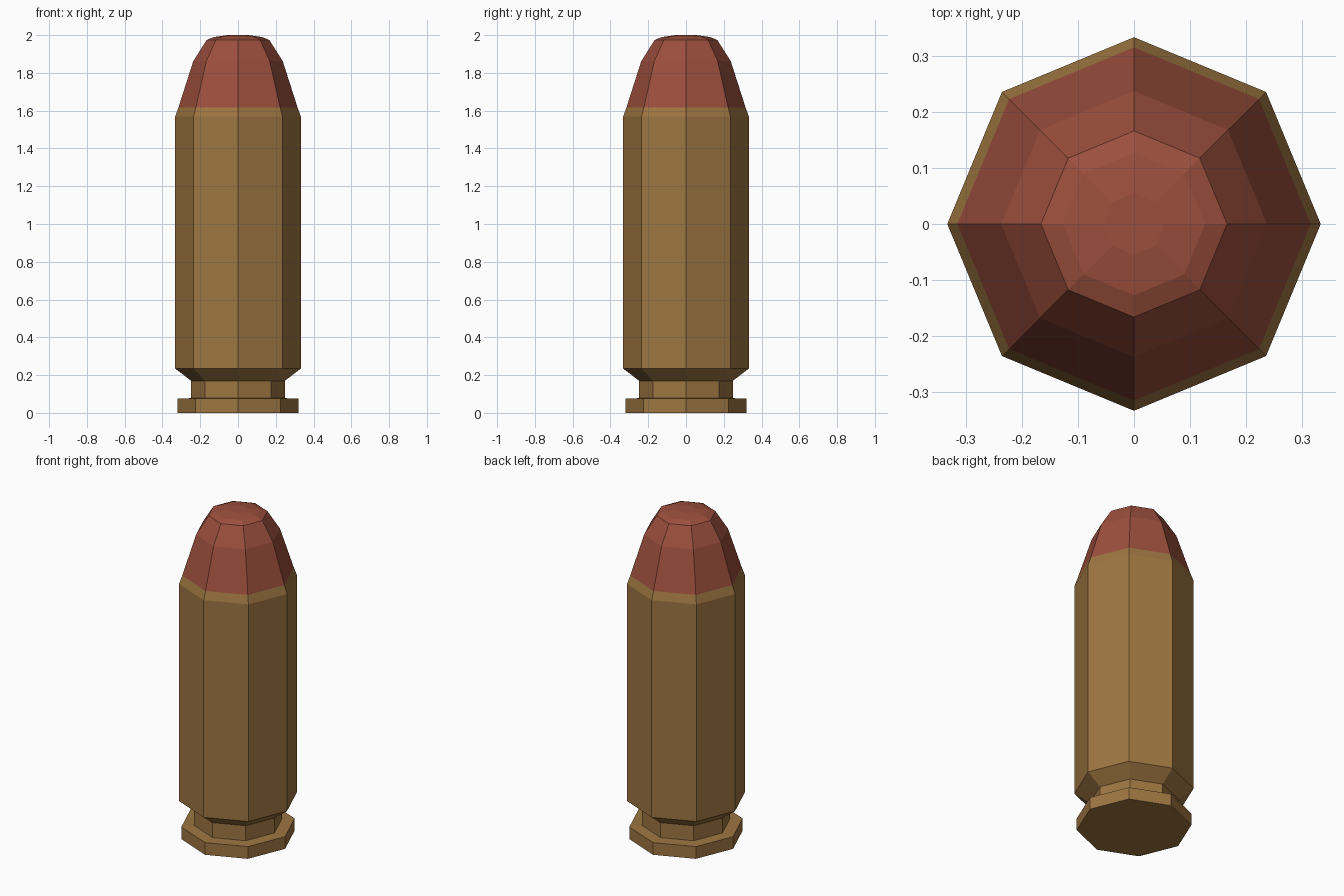
import bpy, bmesh
from math import cos, sin, tau

SIDES = 8

old = bpy.data.objects.get("Cube")
if old:
    bpy.data.objects.remove(old, do_unlink=True)


def make_material(name, rgb):
    mat = bpy.data.materials.new(name)
    mat.use_nodes = True
    colour = (*rgb, 1.0)
    mat.diffuse_color = colour
    bsdf = next(n for n in mat.node_tree.nodes if n.type == 'BSDF_PRINCIPLED')
    bsdf.inputs["Base Color"].default_value = colour
    return mat


def lathe(name, profile, mat, cap_bottom=False, cap_top=False):
    """Turn a (radius, height) profile into a flat-shaded eight-sided solid."""
    bm = bmesh.new()
    rings = [[bm.verts.new((r * cos(tau * i / SIDES), r * sin(tau * i / SIDES), z))
              for i in range(SIDES)] for r, z in profile]
    for low, high in zip(rings, rings[1:]):
        for i in range(SIDES):
            j = (i + 1) % SIDES
            bm.faces.new((low[i], low[j], high[j], high[i]))
    if cap_bottom:
        bm.faces.new(rings[0][::-1])
    if cap_top:
        bm.faces.new(rings[-1])
    mesh = bpy.data.meshes.new(name)
    bm.to_mesh(mesh)
    bm.free()
    mesh.materials.append(mat)
    obj = bpy.data.objects.new(name, mesh)
    bpy.context.collection.objects.link(obj)
    return obj


brass = make_material("brass", (0.34, 0.18, 0.053))
copper = make_material("red copper", (0.33, 0.078, 0.046))

# Case: base rim, extractor groove, flared shoulder, straight wall, tapered mouth
lathe("case", [(0.32, 0), (0.32, 0.075), (0.248, 0.078), (0.248, 0.17),
               (0.333, 0.235), (0.333, 1.568), (0.315, 1.618)],
      brass, cap_bottom=True)

# Tip: tapering nose with a blunt rounded top
lathe("tip", [(0.315, 1.618), (0.237, 1.862), (0.166, 1.974),
              (0.127, 1.99), (0.055, 2.0)],
      copper, cap_top=True)
